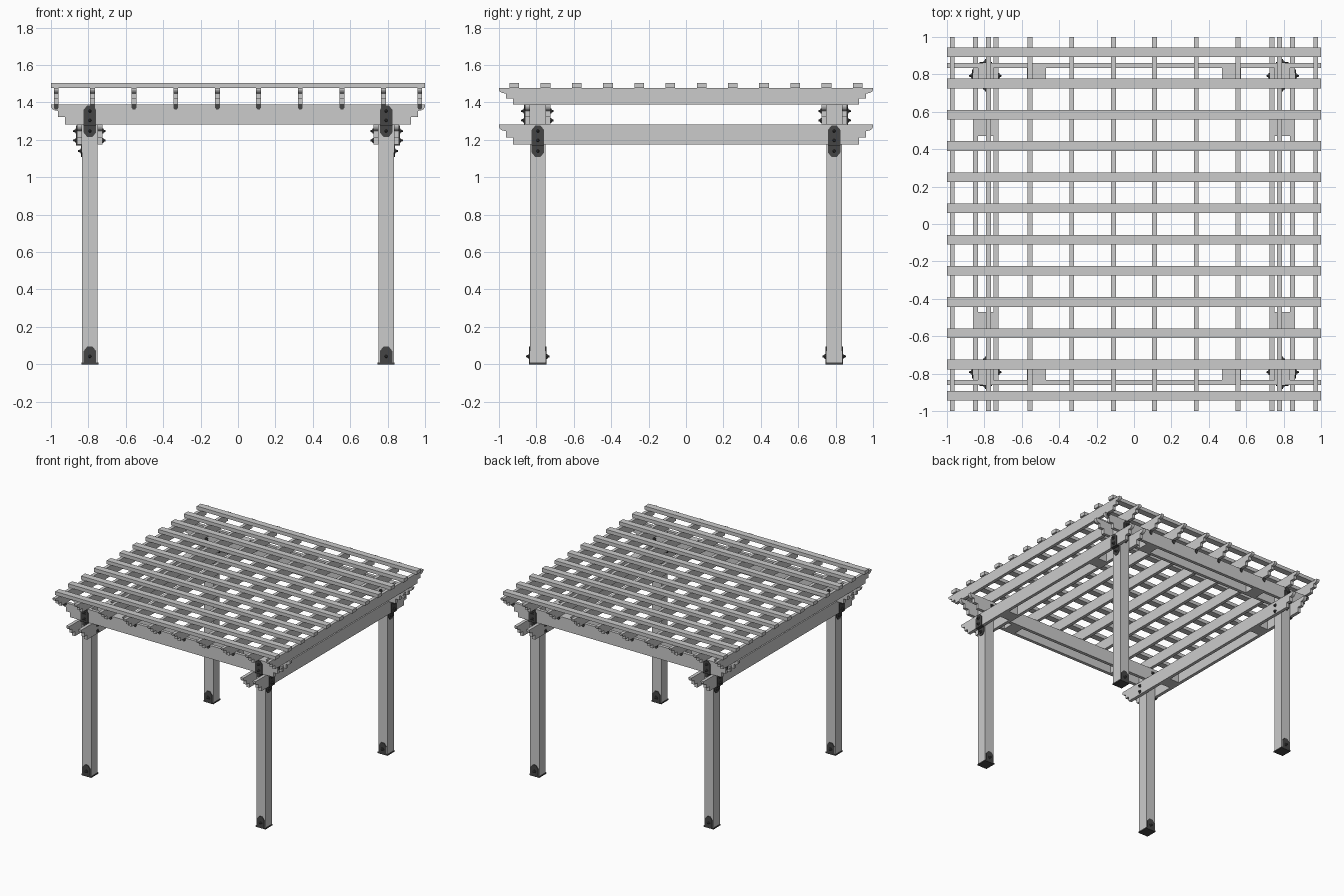
import bpy, bmesh, math
from mathutils import Matrix, Vector

if "Cube" in bpy.data.objects:
    bpy.data.objects.remove(bpy.data.objects["Cube"])

dark = bpy.data.materials.new("dark_steel")
dark.diffuse_color = (0.06, 0.06, 0.06, 1)
dark.use_nodes = True
dark.node_tree.nodes["Principled BSDF"].inputs["Base Color"].default_value = dark.diffuse_color


def finish(name, bm, mat=None):
    bmesh.ops.recalc_face_normals(bm, faces=bm.faces)
    me = bpy.data.meshes.new(name)
    bm.to_mesh(me)
    bm.free()
    ob = bpy.data.objects.new(name, me)
    bpy.context.collection.objects.link(ob)
    if mat:
        me.materials.append(mat)


def prism(bm, pts, axis, c0, c1):
    """Outline (u, z) with u along axis, extruded from c0 to c1 across it."""
    def place(u, z, c):
        return (u, c, z) if axis == 'X' else (c, u, z)
    a = [bm.verts.new(place(u, z, c0)) for u, z in pts]
    b = [bm.verts.new(place(u, z, c1)) for u, z in pts]
    bm.faces.new(a)
    bm.faces.new(b[::-1])
    n = len(pts)
    for i in range(n):
        j = (i + 1) % n
        bm.faces.new((a[i], b[i], b[j], a[j]))


def box(bm, x0, x1, y0, y1, z0, z1):
    prism(bm, [(x0, z0), (x1, z0), (x1, z1), (x0, z1)], 'X', y0, y1)


def bolt(bm, axis, u, z, c, d):
    """Washer and tapered bolt head sticking out along d from face c."""
    n = Vector((0, d, 0)) if axis == 'X' else Vector((d, 0, 0))
    rot = n.to_track_quat('Z', 'Y').to_matrix().to_4x4()
    base = Vector((u, c, z)) if axis == 'X' else Vector((c, u, z))
    for r0, r1, h in ((0.014, 0.014, 0.004), (0.010, 0.004, 0.016)):
        bmesh.ops.create_cone(bm, cap_ends=True, segments=8, radius1=r0, radius2=r1,
                              depth=h, matrix=Matrix.Translation(base + n * h / 2) @ rot)


def stepped(z0, z1):
    """Board outline with a rounded nose and two steps at each end."""
    h = z1 - z0
    right = [(0.925, z0), (0.925, z0 + 0.36 * h), (0.962, z0 + 0.36 * h),
             (0.962, z0 + 0.68 * h)]
    for i in range(6):
        a = math.pi / 2 * i / 5
        right.append((0.968 + 0.032 * math.sin(a), z1 - 0.08 * h - 0.24 * h * math.cos(a)))
    right.append((1, z1))
    return right + [(-u, z) for u, z in reversed(right)]


P, H = 0.792, 0.042             # post centre and half width
IN, OUT = P - H, P + H          # inner and outer post faces
T = 0.026                       # board thickness
Z1, Z2, Z3, Z4, Z5 = 1.175, 1.282, 1.39, 1.476, 1.505

# Posts and their steel feet
for sx in (-1, 1):
    for sy in (-1, 1):
        x, y = sx * P, sy * P
        bm = bmesh.new()
        box(bm, x - H, x + H, y - H, y + H, 0.008, Z3)
        finish("post", bm)
        bm = bmesh.new()
        box(bm, x - 0.045, x + 0.045, y - 0.047, y + 0.047, 0, 0.01)
        for d in (-1, 1):
            f = y + d * H
            prism(bm, [(x - 0.034, 0), (x + 0.034, 0), (x + 0.034, 0.07),
                       (x + 0.014, 0.095), (x - 0.014, 0.095), (x - 0.034, 0.07)],
                  'X', f, f + d * 0.005)
            bolt(bm, 'X', x, 0.042, f + d * 0.005, d)
        finish("post_foot", bm, dark)

# Paired beams, spacers, corner plates and bolts, lower along y, upper along x
for axis, z0, z1, label in (('Y', Z1, Z2, "lower"), ('X', Z2, Z3, "upper")):
    for s in (-1, 1):
        for c0, c1, side in ((IN - T, IN, "inner"), (OUT, OUT + T, "outer")):
            bm = bmesh.new()
            prism(bm, stepped(z0, z1), axis, s * c0, s * c1)
            finish(f"{label}_{side}_beam", bm)
        for t in (-1, 1):
            bm = bmesh.new()
            prism(bm, [(t * 0.47, z0), (t * 0.573, z0), (t * 0.573, z1), (t * 0.47, z1)],
                  axis, s * IN, s * OUT)
            finish(f"{label}_spacer_block", bm)

            u, w = t * P, 0.034
            f = s * (OUT + T)
            bm = bmesh.new()
            prism(bm, [(u - w, z0 - 0.005), (u + w, z0 - 0.005), (u + w, z1 - 0.03),
                       (u + 0.014, z1 - 0.006), (u - 0.014, z1 - 0.006), (u - w, z1 - 0.03)],
                  axis, f, f + s * 0.005)
            prism(bm, [(u - w, z0 - 0.005), (u + w, z0 - 0.005), (u + w, z0),
                       (u - w, z0)], axis, s * OUT, f)
            prism(bm, [(u - w, z0), (u - w, z0 - 0.042), (u - 0.014, z0 - 0.067),
                       (u + 0.014, z0 - 0.067), (u + w, z0 - 0.042), (u + w, z0)],
                  axis, s * OUT, s * (OUT + 0.005))
            for z in (z0 + 0.022, z0 + 0.072):
                bolt(bm, axis, u, z, f + s * 0.005, s)
                bolt(bm, axis, u, z, s * (IN - T), -s)
            bolt(bm, axis, u, z0 - 0.035, s * (OUT + 0.005), s)
            finish(f"{label}_corner_plate", bm, dark)

# Rafters with a pointed steel tie on each outer beam face
for ax in (0.11, 0.333, 0.556, 0.778, 0.972):
    for x in (-ax, ax):
        bm = bmesh.new()
        prism(bm, stepped(Z3, Z4), 'Y', x - T / 2, x + T / 2)
        finish("rafter", bm)
        bm = bmesh.new()
        for s in (-1, 1):
            f = s * (OUT + T)
            prism(bm, [(x - 0.013, Z3), (x - 0.013, 1.372), (x - 0.005, 1.361),
                       (x + 0.005, 1.361), (x + 0.013, 1.372), (x + 0.013, Z3)],
                  'X', f, f + s * 0.006)
        finish("rafter_tie", bm, dark)

# Top slats
for i in range(12):
    y = (i - 5.5) * 0.167
    bm = bmesh.new()
    box(bm, -1, 1, y - 0.026, y + 0.026, Z4, Z5)
    finish("top_slat", bm)
